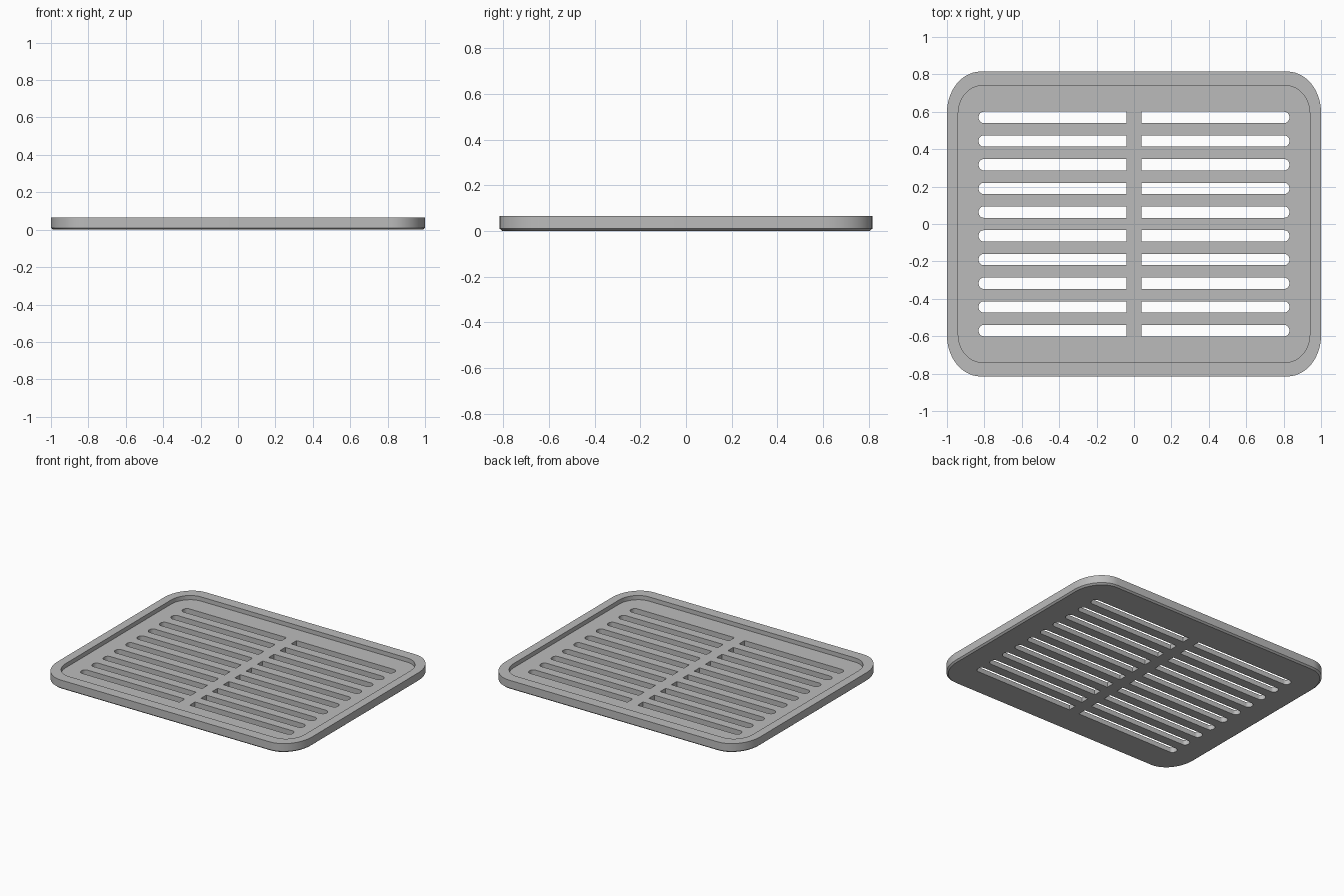
import bpy, bmesh, math

cube = bpy.data.objects.get("Cube")
if cube:
    bpy.data.objects.remove(cube, do_unlink=True)

# Single grey material
grey = bpy.data.materials.new("grey")
grey.use_nodes = True
grey.diffuse_color = (0.5, 0.5, 0.5, 1)
grey.node_tree.nodes["Principled BSDF"].inputs["Base Color"].default_value = (0.5, 0.5, 0.5, 1)


def rounded_outline(hx, hy, rx, ry, steps=14):
    """Counter-clockwise rectangle outline with elliptical corners."""
    points = []
    for corner, (sx, sy) in enumerate([(1, 1), (-1, 1), (-1, -1), (1, -1)]):
        for i in range(steps + 1):
            a = (corner + i / steps) * math.pi / 2
            points.append((sx * (hx - rx) + rx * math.cos(a),
                           sy * (hy - ry) + ry * math.sin(a)))
    return points


def skin(bm, rings):
    """Join (outline, height) rings with walls and cap both ends."""
    loops = [[bm.verts.new((x, y, z)) for x, y in outline] for outline, z in rings]
    n = len(loops[0])
    for low, high in zip(loops, loops[1:]):
        for i in range(n):
            j = (i + 1) % n
            bm.faces.new((low[i], low[j], high[j], high[i]))
    bm.faces.new(loops[0][::-1])
    bm.faces.new(loops[-1])


def finish(name, bm):
    bmesh.ops.recalc_face_normals(bm, faces=bm.faces)
    mesh = bpy.data.meshes.new(name)
    bm.to_mesh(mesh)
    bm.free()
    mesh.materials.append(grey)
    obj = bpy.data.objects.new(name, mesh)
    bpy.context.collection.objects.link(obj)
    return obj


# Tray: chamfered base, outer wall, flat rim, recessed floor
outer = rounded_outline(1, 0.815, 0.18, 0.22)
inner = rounded_outline(0.94, 0.74, 0.13, 0.15)
base = rounded_outline(0.988, 0.803, 0.17, 0.21)
bm = bmesh.new()
skin(bm, [(base, 0), (outer, 0.01), (outer, 0.065), (inner, 0.065), (inner, 0.035)])
tray = finish("slotted_tray", bm)

# Slots: square at the middle bar, rounded at the outer end
bm = bmesh.new()
rows, half, pitch = 10, 0.03, 0.1267
for row in range(rows):
    y = (row - (rows - 1) / 2) * pitch
    for side in (1, -1):
        outline = [(side * 0.04, y + half), (side * 0.04, y - half)]
        for i in range(13):
            a = (i / 12 - 0.5) * math.pi
            outline.append((side * (0.805 + 0.026 * math.cos(a)), y + half * math.sin(a)))
        skin(bm, [(outline, -0.1), (outline, 0.2)])
cutter = finish("slot_cutter", bm)
cutter.hide_render = True

# Cut the slots through the floor
cut = tray.modifiers.new("slots", "BOOLEAN")
cut.operation = "DIFFERENCE"
cut.solver = "EXACT"
cut.object = cutter
bpy.ops.object.select_all(action="DESELECT")
bpy.context.view_layer.objects.active = tray
tray.select_set(True)
bpy.ops.object.modifier_apply(modifier=cut.name)
bpy.data.objects.remove(cutter, do_unlink=True)

bpy.ops.object.shade_smooth_by_angle(angle=math.radians(30))
